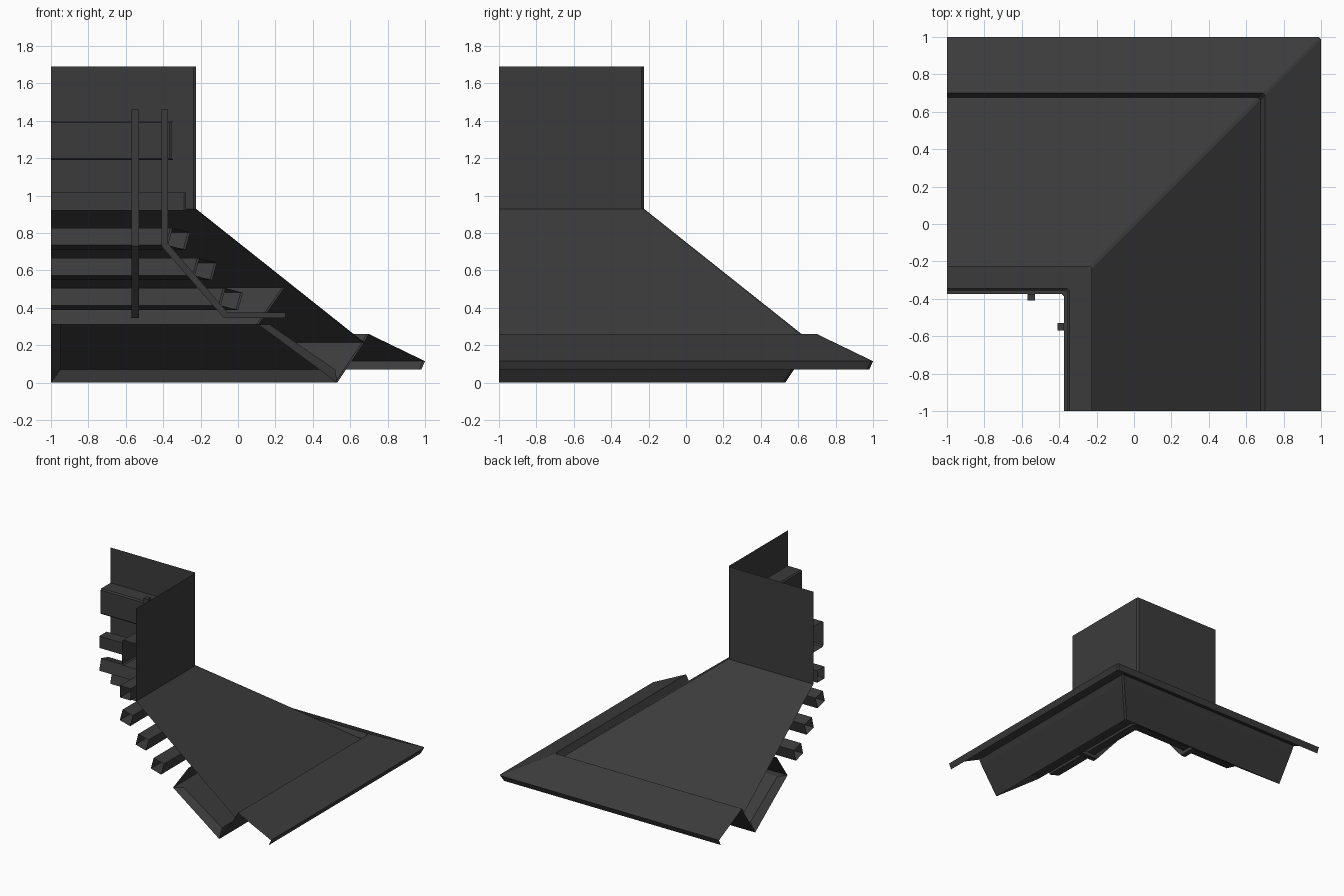
import bpy
import bmesh
import math

if "Cube" in bpy.data.objects:
    bpy.data.objects.remove(bpy.data.objects["Cube"], do_unlink=True)

GREY = (0.044, 0.044, 0.044, 1)
CHAMFER = 0.012
metal = bpy.data.materials.new("dark_grey_metal")
metal.use_nodes = True
metal.diffuse_color = GREY
bsdf = metal.node_tree.nodes["Principled BSDF"]
bsdf.inputs["Base Color"].default_value = GREY
bsdf.inputs["Roughness"].default_value = 0.7


def finish(name, bm):
    mesh = bpy.data.meshes.new(name)
    bm.to_mesh(mesh)
    bm.free()
    mesh.materials.append(metal)
    obj = bpy.data.objects.new(name, mesh)
    bpy.context.collection.objects.link(obj)


def sweep(name, profile, closed=False, insets=None):
    """Run a (depth, height) profile along both wings with a chamfered mitre.
    Insets pull chosen rows back from the wing ends and close those ends."""
    bm = bmesh.new()
    rows = []
    for (d, z), inset in zip(profile, insets or [0] * len(profile)):
        end, c = inset - 1, d - CHAMFER
        path = ((end, d), (c, d), (d, c), (d, end))
        rows.append([bm.verts.new((x, y, z)) for x, y in path])
    pairs = list(zip(rows, rows[1:]))
    if closed:
        pairs.append((rows[-1], rows[0]))
    for a, b in pairs:
        for k in range(3):
            bm.faces.new((a[k], a[k + 1], b[k + 1], b[k]))
    if insets:
        bm.faces.new([r[0] for r in rows])
        bm.faces.new([r[3] for r in reversed(rows)])
    finish(name, bm)


def extrude(name, outline, start, end, swap):
    """Extrude a (depth, height) outline along one wing."""
    bm = bmesh.new()
    ends = []
    for t in (start, end):
        ends.append([bm.verts.new((t, d, z) if swap else (d, t, z))
                     for d, z in outline])
    bm.faces.new(ends[0])
    bm.faces.new(ends[1])
    n = len(outline)
    for i in range(n):
        j = (i + 1) % n
        bm.faces.new((ends[0][i], ends[0][j], ends[1][j], ends[1][i]))
    bmesh.ops.recalc_face_normals(bm, faces=bm.faces)
    finish(name, bm)


# Upright wall, sloping skirt and open-bottomed outer lip
sweep("wall_and_skirt", [(-0.225, 1.69), (-0.225, 0.93), (0.675, 0.215),
                         (0.70, 0.26), (1.0, 0.115), (0.98, 0.07)])

# Tucked-under back of the skirt and the inner ledge
sweep("skirt_return", [(0.675, 0.215), (0.53, 0.0)])
sweep("inner_ledge", [(0.11, 0.31), (0.25, 0.51)])

# Underside panel, recessed as a shallow pan with tapered ends
sweep("underside_pan", [(0.53, 0.0), (0.52, 0.07), (0.17, 0.31), (0.11, 0.31)],
      insets=[0, 0.05, 0.05, 0])

# Wide channel on the inner wall
sweep("wall_channel", [(-0.225, 1.19), (-0.345, 1.19), (-0.355, 1.2),
                       (-0.355, 1.39), (-0.345, 1.4), (-0.225, 1.4)])

# Open square tubes: one level, three tilted with the slope
TUBES = [(-0.325, 0.97, 0), (-0.315, 0.769, 15), (-0.172, 0.607, 15),
         (-0.033, 0.447, 15)]
for i, (cx, cz, tilt) in enumerate(TUBES):
    corners = []
    for k in range(4):
        a = math.radians(135 - 90 * k - tilt)
        corners.append((cx + 0.068 * math.cos(a), cz + 0.068 * math.sin(a)))
    sweep(f"support_tube_{i + 1}", corners, closed=True)

# Bent strap on each wing
STRAP = [(-0.41, 1.46), (-0.375, 1.46), (-0.375, 0.745), (-0.055, 0.375),
         (0.255, 0.375), (0.255, 0.345), (-0.075, 0.345), (-0.41, 0.73)]
for name, swap in (("back_strap", True), ("side_strap", False)):
    extrude(name, STRAP, -0.57, -0.53, swap)
